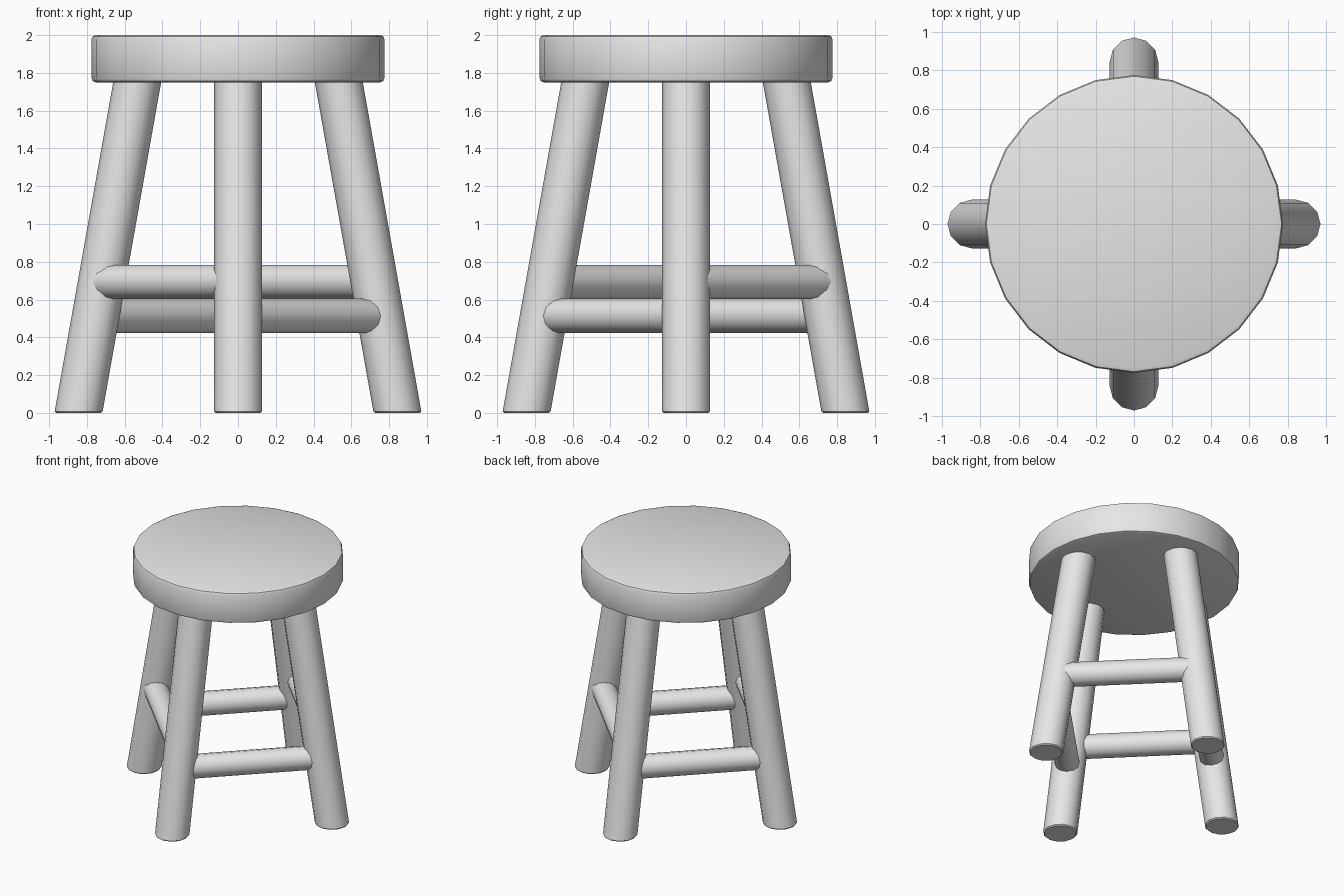
import bpy
import bmesh
import math
from mathutils import Matrix, Vector

# Remove the default cube
cube = bpy.data.objects.get("Cube")
if cube:
    bpy.data.objects.remove(cube, do_unlink=True)

# One plain grey material
grey = bpy.data.materials.new("light grey")
grey.use_nodes = True
colour = (0.8, 0.8, 0.8, 1)
grey.diffuse_color = colour
grey.node_tree.nodes["Principled BSDF"].inputs["Base Color"].default_value = colour


def rod(name, radius, start, end, sides, bevel=0.0, segments=2, level=False):
    """Cylinder from start to end; level rods are sheared to keep their ends horizontal."""
    start, end = Vector(start), Vector(end)
    axis = end - start
    bm = bmesh.new()
    bmesh.ops.create_cone(bm, cap_ends=True, segments=sides,
                          radius1=radius, radius2=radius, depth=axis.length)
    if bevel:
        rims = [e for e in bm.edges
                if abs(e.verts[0].co.z - e.verts[1].co.z) < 1e-5]
        bmesh.ops.bevel(bm, geom=rims, offset=bevel, segments=segments,
                        profile=0.5, affect='EDGES')
    middle = (start + end) / 2
    if level:
        for v in bm.verts:
            t = v.co.z / axis.length
            v.co = Vector((v.co.x, v.co.y, 0)) + middle + axis * t
    else:
        turn = axis.to_track_quat('Z', 'Y').to_matrix().to_4x4()
        bm.transform(Matrix.Translation(middle) @ turn)
    mesh = bpy.data.meshes.new(name)
    bm.to_mesh(mesh)
    bm.free()
    mesh.materials.append(grey)
    obj = bpy.data.objects.new(name, mesh)
    bpy.context.collection.objects.link(obj)
    bpy.ops.object.select_all(action='DESELECT')
    obj.select_set(True)
    bpy.context.view_layer.objects.active = obj
    bpy.ops.object.shade_smooth_by_angle(angle=math.radians(40))
    return obj


# Round seat with softened rims
rod("seat", 0.775, (0, 0, 1.75), (0, 0, 2), 24, bevel=0.022)

# Four splayed legs, one on each side
sides = {"front": (0, -1), "left": (1, 0), "back": (0, 1), "right": (-1, 0)}
for name, (x, y) in sides.items():
    foot, top = 0.845, 0.525
    rod(name + "_leg", 0.127, (x * foot, y * foot, 0), (x * top, y * top, 1.8),
        12, bevel=0.008, segments=1, level=True)

# Rungs between neighbouring legs, alternating low and high
names = list(sides)
for i, name in enumerate(names):
    other = names[(i + 1) % 4]
    z = 0.693 if i % 2 else 0.514
    (x1, y1), (x2, y2) = sides[name], sides[other]
    reach = 0.754
    rod(f"{name}_{other}_rung", 0.091, (x1 * reach, y1 * reach, z),
        (x2 * reach, y2 * reach, z), 12)
